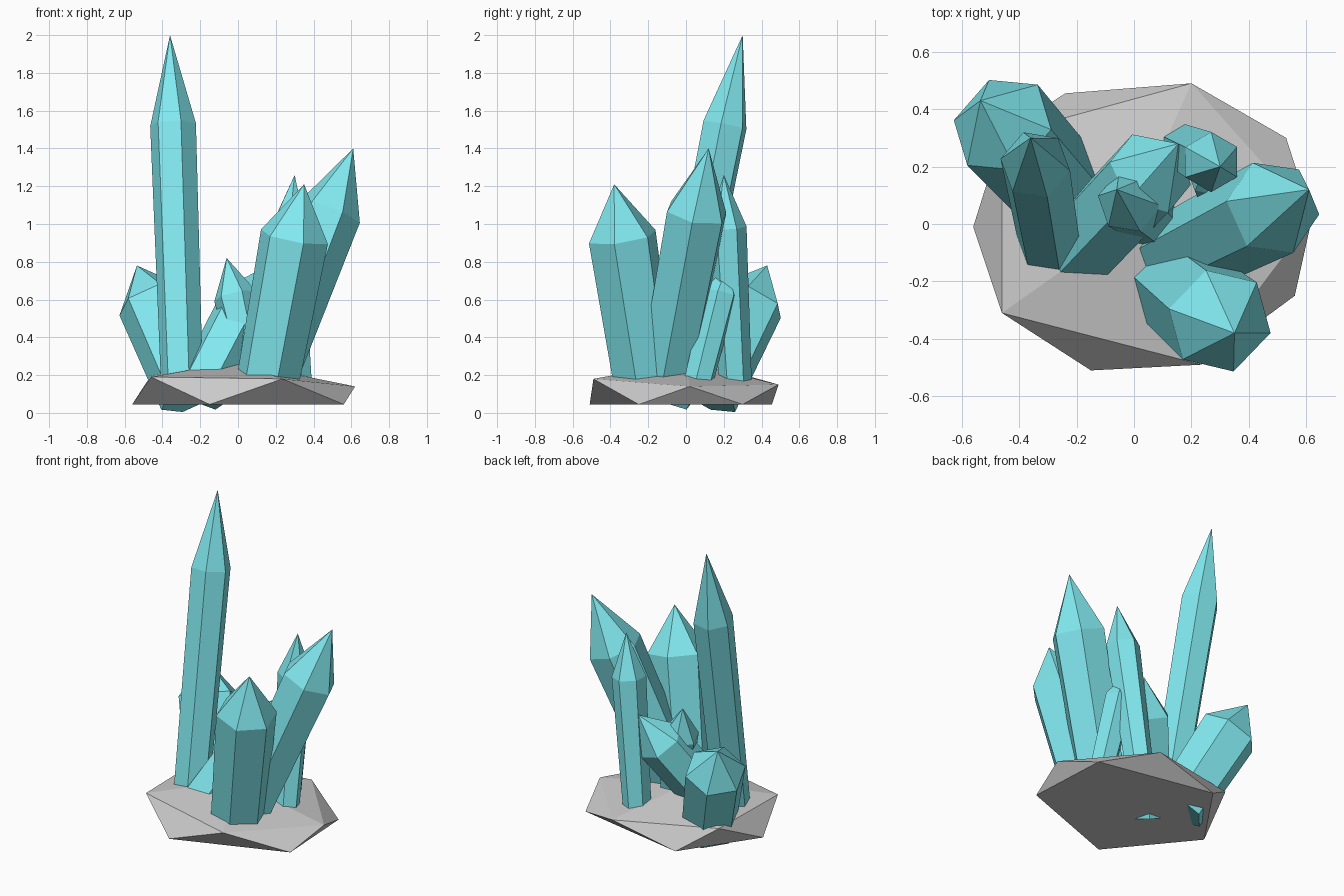
import bpy, math
from mathutils import Vector

if "Cube" in bpy.data.objects:
    bpy.data.objects.remove(bpy.data.objects["Cube"])

# crystal material
mat = bpy.data.materials.new("crystal_blue")
mat.diffuse_color = (0.22, 0.82, 0.87, 1)
mat.use_nodes = True
mat.node_tree.nodes["Principled BSDF"].inputs["Base Color"].default_value = mat.diffuse_color


def add_mesh(name, verts, faces, material=None):
    me = bpy.data.meshes.new(name)
    me.from_pydata(verts, [], faces)
    me.validate()
    ob = bpy.data.objects.new(name, me)
    bpy.context.collection.objects.link(ob)
    if material:
        me.materials.append(material)
    return ob


def crystal(name, base, tip, t, r0, r1, phase=-10, n=6):
    """Six-sided shaft widening from base to shoulder (fraction t), then a point."""
    base, tip = Vector(base), Vector(tip)
    q = Vector((0, 0, 1)).rotation_difference(tip - base)
    verts = []
    for c, r in ((base, r0), (base.lerp(tip, t), r1)):
        for i in range(n):
            a = math.radians(phase) + math.tau * i / n
            verts.append(c + q @ Vector((r * math.cos(a), r * math.sin(a), 0)))
    verts.append(tip)
    faces = [tuple(reversed(range(n)))]
    for i in range(n):
        j = (i + 1) % n
        faces += [(i, j, n + j, n + i), (n + i, n + j, 2 * n)]
    return add_mesh(name, verts, faces, mat)


# rock base: five low corners, five high corners, one peak
low = [(-0.56, -0.01), (-0.15, -0.51), (0.56, -0.25), (0.53, 0.30), (-0.24, 0.455)]
high = [(-0.46, -0.31, 0.19), (0.235, -0.49, 0.18), (0.62, 0.02, 0.14),
        (0.20, 0.49, 0.15), (-0.46, 0.31, 0.20)]
verts = [(x, y, 0.045) for x, y in low] + high + [(-0.02, 0.0, 0.27)]
faces = [(4, 3, 2, 1, 0)]
for i in range(5):
    j = (i + 1) % 5
    faces += [(i, j, 5 + i), (j, 5 + j, 5 + i), (5 + i, 5 + j, 10)]
add_mesh("rock_base", verts, faces)

# crystals: base centre, tip, shoulder fraction, base and shoulder radius
crystal("tall_crystal", (-0.295, -0.075, 0.10), (-0.36, 0.30, 2.0), 0.75, 0.112, 0.123)
crystal("leaning_crystal", (0.125, -0.125, 0.10), (0.61, 0.12, 1.40), 0.74, 0.152, 0.172, -6)
crystal("front_crystal", (0.145, -0.21, 0.10), (0.35, -0.38, 1.21), 0.75, 0.168, 0.186, -14)
crystal("thin_crystal", (0.17, 0.265, 0.10), (0.30, 0.20, 1.26), 0.76, 0.085, 0.105, -30)
crystal("thick_crystal", (-0.25, 0.115, 0.088), (-0.535, 0.43, 0.78), 0.73, 0.172, 0.187)
crystal("middle_crystal", (-0.195, -0.09, 0.108), (0.155, 0.28, 0.78), 0.72, 0.15, 0.155)
crystal("small_crystal", (0.10, -0.02, 0.10), (-0.06, 0.12, 0.82), 0.72, 0.09, 0.115)
crystal("buried_crystal", (0.315, 0.05, 0.10), (0.26, 0.22, 0.78), 0.79, 0.08, 0.092)
